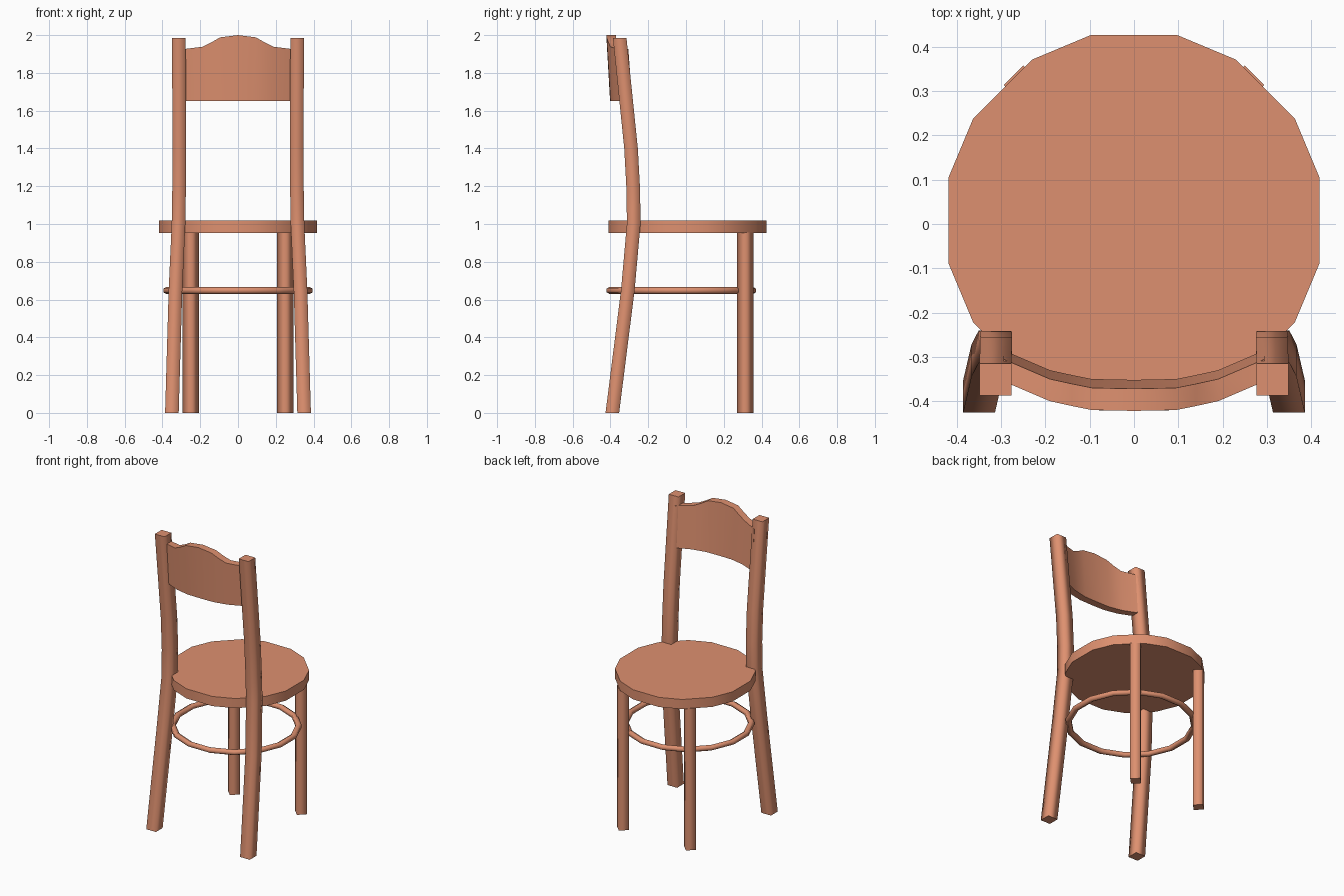
import bpy, math

if "Cube" in bpy.data.objects:
    bpy.data.objects.remove(bpy.data.objects["Cube"])

wood = bpy.data.materials.new("wood")
wood.diffuse_color = (0.73, 0.28, 0.16, 1)
wood.use_nodes = True
wood.node_tree.nodes["Principled BSDF"].inputs["Base Color"].default_value = wood.diffuse_color


def loft(name, rings, closed=False):
    """Skin a list of equal-length vertex loops; cap the ends unless closed."""
    n, m = len(rings[0]), len(rings)
    verts = [v for r in rings for v in r]
    faces = []
    for i in range(m if closed else m - 1):
        j = (i + 1) % m
        for k in range(n):
            l = (k + 1) % n
            faces.append((i * n + k, i * n + l, j * n + l, j * n + k))
    sides = len(faces)
    if not closed:
        faces += [tuple(reversed(range(n))), tuple(range((m - 1) * n, m * n))]
    me = bpy.data.meshes.new(name)
    me.from_pydata(verts, [], faces)
    for p in me.polygons:
        p.use_smooth = p.index < sides
    me.materials.append(wood)
    ob = bpy.data.objects.new(name, me)
    bpy.context.collection.objects.link(ob)
    return ob


def square(x, y, z, half, turn=0.0):
    r = half * math.sqrt(2)
    return [(x + r * math.cos(turn + math.radians(45 + 90 * k)),
             y + r * math.sin(turn + math.radians(45 + 90 * k)), z) for k in range(4)]


# Round seat with slightly uneven 16 sides
angles = [q * 90 + a for q in range(4) for a in (13, 32.4, 57.6, 77)]
seat = [(0.43 * math.cos(math.radians(a)), 0.008 + 0.43 * math.sin(math.radians(a))) for a in angles]
loft("seat", [[(x, y, z) for x, y in seat] for z in (0.953, 1.018)])

# Bent back posts and straight turned front legs
post = [(0.35, -0.39, 0), (0.331, -0.308, 0.65), (0.315, -0.277, 1.0),
        (0.312, -0.279, 1.18), (0.311, -0.291, 1.4), (0.313, -0.351, 1.985)]
for s, side in ((-1, "left"), (1, "right")):
    loft("back_post_" + side, [square(s * x, y, z, 0.036) for x, y, z in post])
    loft("front_leg_" + side, [square(s * 0.25, 0.314, z, 0.031, math.radians(45))
                               for z in (0, 0.955)])

# Foot ring
ring = []
for i in range(16):
    a = math.radians(11.25 + 22.5 * i)
    loop = []
    for k in range(6):
        b = math.radians(30 + 60 * k)
        r = 0.386 + 0.02 * math.cos(b)
        loop.append((r * math.cos(a), -0.025 + r * math.sin(a), 0.648 + 0.019 * math.sin(b)))
    ring.append(loop)
loft("foot_ring", ring, closed=True)

# Curved, leaning back rest with a crested top: (x, outer y at top, top z)
half = [(0.295, -0.355, 1.925), (0.19, -0.4, 1.938), (0.14, -0.411, 1.962),
        (0.095, -0.42, 1.988)]
crest = [(-x, y, z) for x, y, z in half] + [(0, -0.422, 2.0)] + half[::-1]
rest = loft("back_rest", [[(x, y + 0.02, 1.65), (x, y + 0.07, 1.65),
                           (x, y + 0.05, z), (x, y, z)] for x, y, z in crest])
bpy.context.view_layer.objects.active = rest
rest.select_set(True)
bpy.ops.object.shade_smooth_by_angle(angle=math.radians(40))
